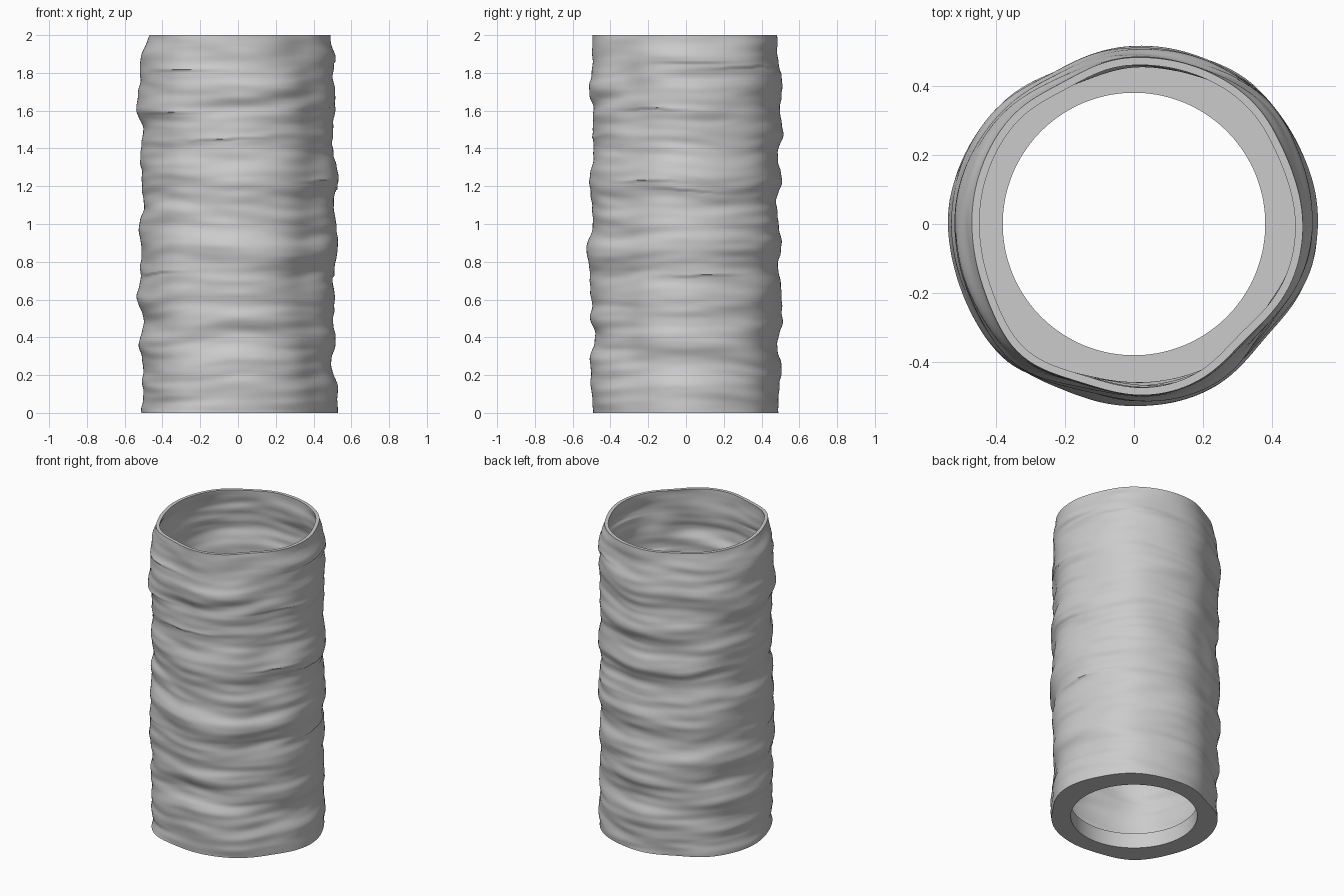
import bpy, bmesh, math
from mathutils import Vector, noise

cube = bpy.data.objects.get("Cube")
if cube:
    bpy.data.objects.remove(cube, do_unlink=True)

SEGMENTS, RINGS = 144, 240
HEIGHT, WALL = 2.0, 0.022
FLOOR, HOLE = 0.1, 0.38

# Outer radius (in thousandths) at even heights, bottom to top, on each side
SIDES = [
    [520, 528, 500, 520, 500, 512, 502, 528, 526, 507, 526, 508, 503, 515, 509, 513, 485],  # left
    [490, 490, 504, 492, 505, 508, 492, 510, 496, 480, 508, 492, 518, 490, 516, 490, 480],  # back
    [512, 508, 502, 525, 502, 536, 514, 516, 520, 497, 510, 520, 502, 538, 518, 518, 475],  # right
    [505, 506, 508, 486, 508, 503, 514, 524, 496, 498, 508, 492, 500, 496, 518, 492, 498],  # front
]
# Lobes and flattened stretches: angle in degrees, bulge
BULGES = [(45, 0.014), (117, -0.022), (225, 0.016), (252, -0.012), (322, -0.027)]
# Overlapping lips: height, angle in degrees
LIPS = [(1.61, 225), (1.61, 340), (1.46, 262), (1.83, 235), (1.83, 40), (1.86, 5),
        (1.19, 0), (1.23, 335), (0.73, 10), (0.75, 215)]


def angle_gap(a, degrees):
    d = a - math.radians(degrees)
    return math.atan2(math.sin(d), math.cos(d))


def side_radius(side, z):
    """Smooth interpolation of one side profile."""
    t = min(max(z / HEIGHT, 0), 1) * (len(side) - 1)
    i = min(int(t), len(side) - 2)
    f = t - i
    f = f * f * (3 - 2 * f)
    return (side[i] * (1 - f) + side[i + 1] * f) / 1000


def outer_radius(a, z):
    c, s = math.cos(a), math.sin(a)
    # Bands wander slightly up and down around the tube, except near the ends
    fade = min(1, (HEIGHT - z) * 8, z * 8)
    zw = z + 0.03 * fade * noise.noise(Vector((c * 1.3, s * 1.3, z * 1.5)))
    weights = [max(c, 0) ** 2, max(s, 0) ** 2, max(-c, 0) ** 2, max(-s, 0) ** 2]
    r = sum(w * side_radius(p, zw) for w, p in zip(weights, SIDES))
    for degrees, bulge in BULGES:
        sway = 0.2 * noise.noise(Vector((degrees, 0.5, z * 2)))
        r += bulge * math.exp(-((angle_gap(a, degrees) + sway) / 0.3) ** 2)
    # Fine, mostly horizontal wrinkles
    r += 0.011 * noise.noise(Vector((c * 1.4, s * 1.4, zw * 9 + 4)))
    r += 0.007 * noise.noise(Vector((c * 1.8, s * 1.8, zw * 20 + 9)))
    for height, degrees in LIPS:
        rise = zw - height
        if -0.008 < rise < 0.2:
            reach = math.exp(-(angle_gap(a, degrees) / 0.35) ** 2)
            r += 0.008 * reach * math.exp(-max(rise, 0) / 0.04)
    return r


def inner_radius(a, z):
    return outer_radius(a, z) - WALL


def add_ring(bm, radius, z):
    verts = []
    for k in range(SEGMENTS):
        a = math.tau * k / SEGMENTS
        r = radius(a, z) if callable(radius) else radius
        verts.append(bm.verts.new((r * math.cos(a), r * math.sin(a), z)))
    return verts


# Closed loop of rings: hole, outside, rim, inside, base step
bm = bmesh.new()
loops = [add_ring(bm, HOLE, 0)]
loops += [add_ring(bm, outer_radius, HEIGHT * i / RINGS) for i in range(RINGS + 1)]
loops += [add_ring(bm, inner_radius, HEIGHT - (HEIGHT - FLOOR) * i / RINGS) for i in range(RINGS + 1)]
loops.append(add_ring(bm, HOLE, FLOOR))
for low, high in zip(loops, loops[1:] + loops[:1]):
    for k in range(SEGMENTS):
        n = (k + 1) % SEGMENTS
        bm.faces.new((low[k], low[n], high[n], high[k]))
bmesh.ops.recalc_face_normals(bm, faces=bm.faces)

mesh = bpy.data.meshes.new("wrinkled_tube")
bm.to_mesh(mesh)
bm.free()
tube = bpy.data.objects.new("wrinkled_tube", mesh)
bpy.context.collection.objects.link(tube)

# Plain grey
grey = bpy.data.materials.new("plain grey")
grey.use_nodes = True
colour = (0.6, 0.6, 0.6, 1)
grey.diffuse_color = colour
grey.node_tree.nodes["Principled BSDF"].inputs["Base Color"].default_value = colour
mesh.materials.append(grey)

bpy.ops.object.select_all(action="DESELECT")
tube.select_set(True)
bpy.context.view_layer.objects.active = tube
bpy.ops.object.shade_smooth_by_angle(angle=math.radians(50))
